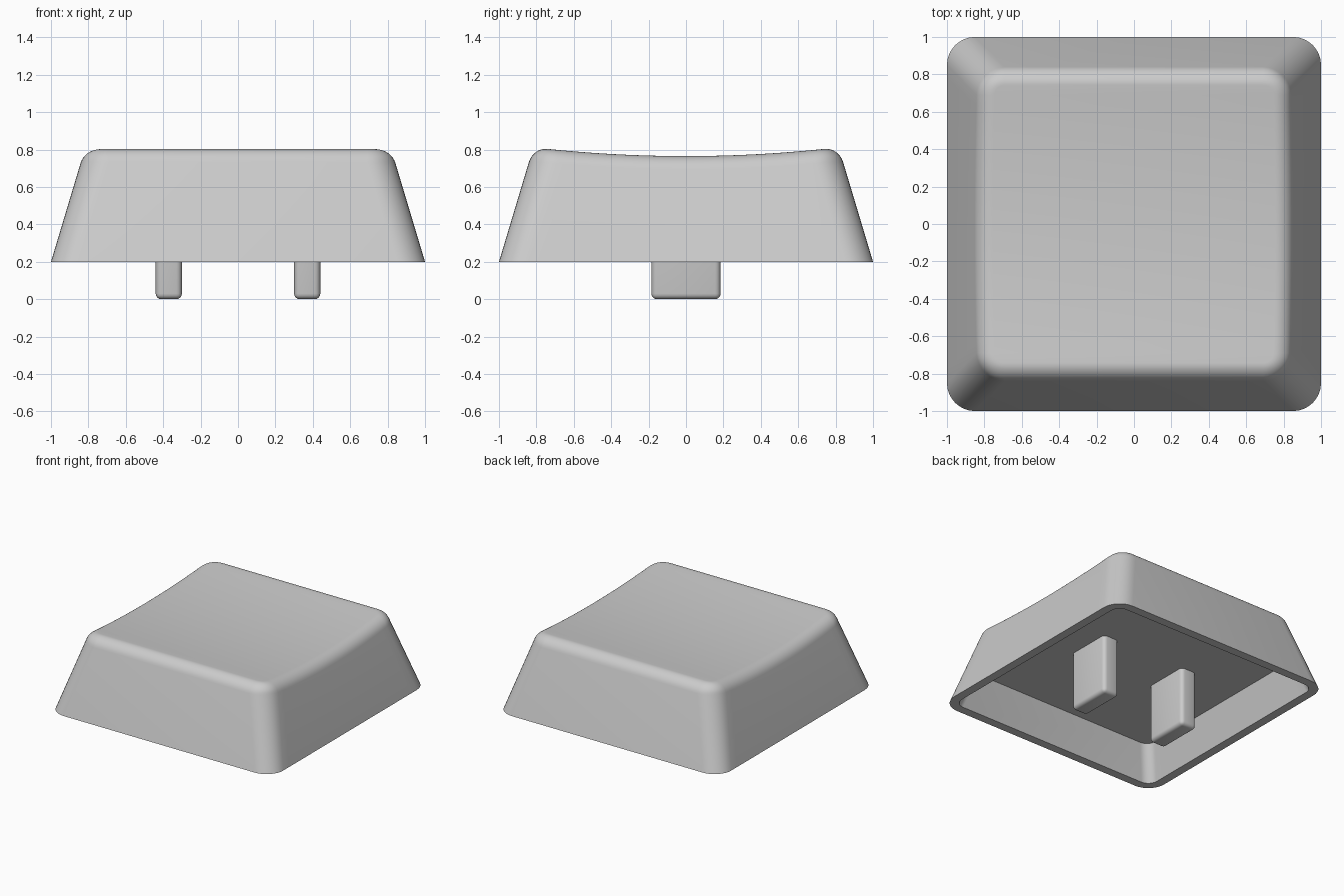
import bpy, bmesh, math

if "Cube" in bpy.data.objects:
    bpy.data.objects.remove(bpy.data.objects["Cube"])

SLOPE = 0.30       # how far the walls lean in per unit of height
BASE_Z, TOP_Z = 0.20, 0.805
CORNER = 0.15      # corner radius in plan
FILLET = 0.10      # rounding between walls and top

plastic = bpy.data.materials.new("light_grey_plastic")
plastic.diffuse_color = (0.60, 0.60, 0.60, 1)
plastic.use_nodes = True
plastic.node_tree.nodes["Principled BSDF"].inputs["Base Color"].default_value = plastic.diffuse_color


def dish(y):
    """Height of the scooped top at depth y."""
    return 0.765 + 0.04 * (min(abs(y), 0.755) / 0.755) ** 2


def half_outline(half, radius, arc=8, straight=24):
    """Right half of a rounded square, from front to back."""
    c = half - radius
    pts = [(c + radius * math.sin(a), -c - radius * math.cos(a))
           for a in (math.pi / 2 * i / arc for i in range(arc + 1))]
    pts += [(half, -c + 2 * c * i / straight) for i in range(1, straight)]
    pts += [(x, -y) for x, y in reversed(pts[:arc + 1])]
    return pts


def add_ring(bm, half, radius, z=None, drop=0.0):
    """Flat ring at height z, or a ring hanging 'drop' below the dished top."""
    right = []
    for x, y in half_outline(half, radius):
        if z is None:
            right.append((x + SLOPE * (TOP_Z - dish(y)), y, dish(y) - drop))
        else:
            right.append((x, y, z))
    left = [(-x, y, h) for x, y, h in reversed(right)]
    return [bm.verts.new(p) for p in right + left]


def bridge(bm, a, b):
    n = len(a)
    for i in range(n):
        j = (i + 1) % n
        bm.faces.new((a[i], a[j], b[j], b[i]))


def cap(bm, ring):
    """Fill a ring with strips running from side to side."""
    n = len(ring)
    for i in range(n // 2 - 1):
        bm.faces.new((ring[i], ring[i + 1], ring[n - 2 - i], ring[n - 1 - i]))


def finish(bm, name):
    bmesh.ops.recalc_face_normals(bm, faces=bm.faces)
    mesh = bpy.data.meshes.new(name)
    bm.to_mesh(mesh)
    bm.free()
    mesh.materials.append(plastic)
    obj = bpy.data.objects.new(name, mesh)
    bpy.context.collection.objects.link(obj)
    bpy.ops.object.select_all(action='DESELECT')
    obj.select_set(True)
    bpy.context.view_layer.objects.active = obj
    bpy.ops.object.shade_smooth_by_angle(angle=math.radians(35))
    return obj


# Key shell: cavity floor, inner wall, rim, outer wall, fillet, dished top
bm = bmesh.new()
wall, floor_z = 0.07, 0.47
inner = 1 - wall
rings = [add_ring(bm, inner - SLOPE * (floor_z - BASE_Z), CORNER - wall, z=floor_z),
         add_ring(bm, inner, CORNER - wall, z=BASE_Z),
         add_ring(bm, 1.0, CORNER, z=BASE_Z)]
lean = math.atan(1 / SLOPE)                    # wall angle from the horizontal
edge = 1 - SLOPE * (TOP_Z - BASE_Z)            # where wall and top would meet
flat = edge - FILLET * math.tan(lean / 2)      # where the fillet meets the top
steps = 8
for i in range(steps + 1):
    a = lean * (1 - i / steps)
    half = flat + FILLET * math.sin(a)
    radius = CORNER - (flat + FILLET * math.sin(lean) - half)
    rings.append(add_ring(bm, half, radius, drop=FILLET * (1 - math.cos(a))))
for a, b in zip(rings, rings[1:]):
    bridge(bm, a, b)
cap(bm, rings[0])
cap(bm, rings[-1])
finish(bm, "key_shell")

# Two mounting prongs under the shell
for side, name in ((-1, "left_prong"), (1, "right_prong")):
    bm = bmesh.new()
    bmesh.ops.create_cube(bm, size=1)
    for v in bm.verts:
        v.co.x = v.co.x * 0.14 + side * 0.37
        v.co.y *= 0.37
        v.co.z = (v.co.z + 0.5) * (floor_z + 0.01)
    edges = [e for e in bm.edges if min(v.co.z for v in e.verts) < 0.01]
    bmesh.ops.bevel(bm, geom=edges, offset=0.03, segments=4, profile=0.5,
                    affect='EDGES')
    finish(bm, name)
